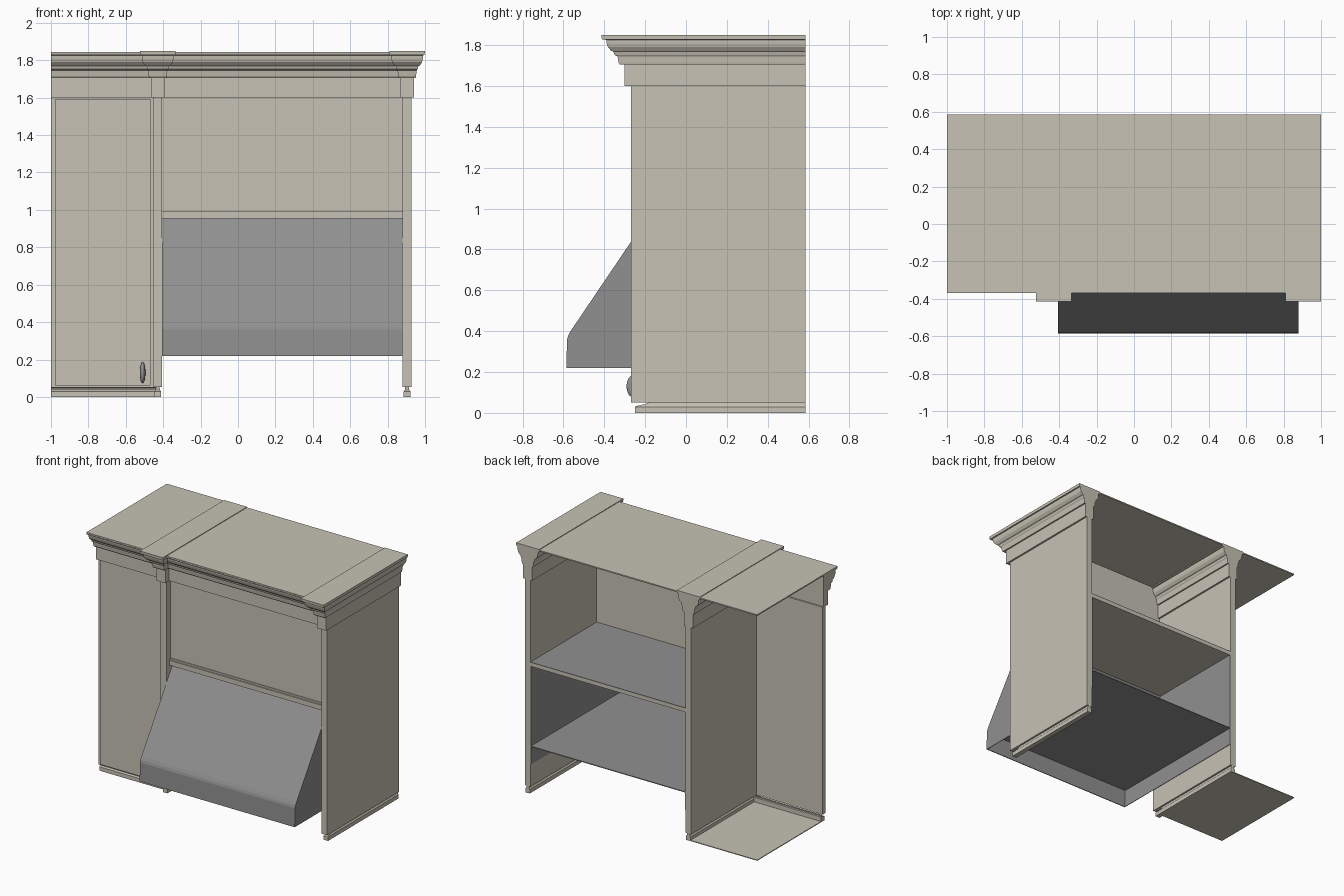
import bpy, bmesh, math

if "Cube" in bpy.data.objects:
    bpy.data.objects.remove(bpy.data.objects["Cube"])


def material(name, rgb):
    m = bpy.data.materials.new(name)
    m.diffuse_color = (*rgb, 1)
    m.use_nodes = True
    m.node_tree.nodes["Principled BSDF"].inputs["Base Color"].default_value = m.diffuse_color
    return m


BEIGE = material("warm_beige", (0.57, 0.54, 0.46))
GREY = material("steel_grey", (0.28, 0.28, 0.28))


def finish(name, bm, mat):
    bmesh.ops.recalc_face_normals(bm, faces=bm.faces)
    me = bpy.data.meshes.new(name)
    bm.to_mesh(me)
    bm.free()
    me.materials.append(mat)
    ob = bpy.data.objects.new(name, me)
    bpy.context.collection.objects.link(ob)
    return ob


def loft(name, rings, mat):
    """Stack of rectangles, each (z, x0, x1, y0, y1)."""
    bm = bmesh.new()
    loops = [[bm.verts.new(p) for p in ((a, c, z), (b, c, z), (b, d, z), (a, d, z))]
             for z, a, b, c, d in rings]
    for lo, hi in zip(loops, loops[1:]):
        for i in range(4):
            j = (i + 1) % 4
            bm.faces.new((lo[i], lo[j], hi[j], hi[i]))
    bm.faces.new(loops[0][::-1])
    bm.faces.new(loops[-1])
    return finish(name, bm, mat)


def box(name, x0, x1, y0, y1, z0, z1, mat=BEIGE):
    return loft(name, [(z0, x0, x1, y0, y1), (z1, x0, x1, y0, y1)], mat)


def prism(name, yz, x0, x1, mat):
    """Side profile in y, z extruded along x."""
    bm = bmesh.new()
    a = [bm.verts.new((x0, y, z)) for y, z in yz]
    b = [bm.verts.new((x1, y, z)) for y, z in yz]
    n = len(yz)
    for i in range(n):
        j = (i + 1) % n
        bm.faces.new((a[i], a[j], b[j], b[i]))
    bm.faces.new(a)
    bm.faces.new(b)
    return finish(name, bm, mat)


BACK = 0.585
# moulding profile: (z, front y of the corbel, half width of the corbel)
CROWN = [(1.60, -0.300, 0.037), (1.705, -0.300, 0.037), (1.706, -0.325, 0.046),
         (1.715, -0.330, 0.048), (1.745, -0.335, 0.051), (1.752, -0.350, 0.056),
         (1.768, -0.355, 0.060), (1.772, -0.366, 0.068), (1.790, -0.382, 0.080),
         (1.808, -0.388, 0.084), (1.826, -0.390, 0.085), (1.828, -0.412, 0.094),
         (1.850, -0.414, 0.095)]
FOOT = [(0.0, -0.25, 0.018), (0.03, -0.25, 0.018), (0.036, -0.235, 0.013),
        (0.043, -0.20, 0.011), (0.052, -0.18, 0.010)]

# upright side panels, each with a crown corbel and a foot
for side, cx in (("middle", -0.429), ("right", 0.904)):
    box(side + "_panel", cx - 0.0235, cx + 0.0235, -0.27, BACK, 0.052, 1.61)
    loft(side + "_corbel", [(z, cx - h, cx + h, y, BACK) for z, y, h in CROWN], BEIGE)
    loft(side + "_foot", [(z, cx - h, cx + h, y, BACK) for z, y, h in FOOT], BEIGE)

# front cornice runs between the corbels
for name, x0, x1 in (("left_cornice", -1.0, -0.43), ("main_cornice", -0.43, 0.90)):
    loft(name, [(min(z, 1.838), x0, x1, y + 0.045, -0.20) for z, y, h in CROWN], BEIGE)

# top sheet and left floor sheet
box("top_sheet", -1.0, 0.995, -0.368, BACK, 1.836, 1.845)
box("left_floor", -1.0, -0.43, -0.21, BACK, 0.0, 0.006)

# left front wall with a proud door and plinth
box("left_front_frame", -1.0, -0.45, -0.225, -0.19, 0.05, 1.605)
box("left_door", -0.978, -0.468, -0.235, -0.22, 0.06, 1.59)
loft("left_plinth", [(z, -1.0, -0.425, y + 0.035, -0.17) for z, y, h in FOOT[:4]]
     + [(0.053, -1.0, -0.425, -0.18, -0.17)], BEIGE)

# upper front panel of the main bay
X0, X1 = -0.4055, 0.8805
box("upper_front_panel", X0, X1, -0.222, -0.20, 0.99, 1.605)

# shelf with front trim and grey top
box("shelf", X0, X1, -0.215, BACK, 0.955, 0.982)
box("shelf_trim", X0, X1, -0.232, -0.20, 0.955, 0.992)
box("shelf_trim_bead", X0, X1, -0.228, -0.20, 0.996, 1.008)
box("shelf_top", X0, X1, -0.20, BACK, 0.982, 0.987, GREY)

# sloped hood: front sheet, side walls, raised bottom
outer = [(-0.586, 0.22), (-0.582, 0.36), (-0.577, 0.378), (-0.565, 0.40), (-0.19, 0.955)]
inner = [(y + 0.006, z) for y, z in outer]
prism("hood_front", outer + inner[::-1], X0, X1, GREY)
for name, x0, x1 in (("hood_left_wall", X0, X0 + 0.004), ("hood_right_wall", X1 - 0.004, X1)):
    prism(name, outer + [(BACK, 0.955), (BACK, 0.22)], x0, x1, GREY)
box("hood_bottom", X0, X1, -0.577, BACK, 0.352, 0.358, GREY)

# door handle
bm = bmesh.new()
bmesh.ops.create_uvsphere(bm, u_segments=24, v_segments=16, radius=1)
for v in bm.verts:
    v.co = (-0.51 + v.co.x * 0.015, -0.255 + v.co.y * 0.036, 0.13 + v.co.z * 0.056)
for f in bm.faces:
    f.smooth = True
finish("door_handle", bm, GREY)
